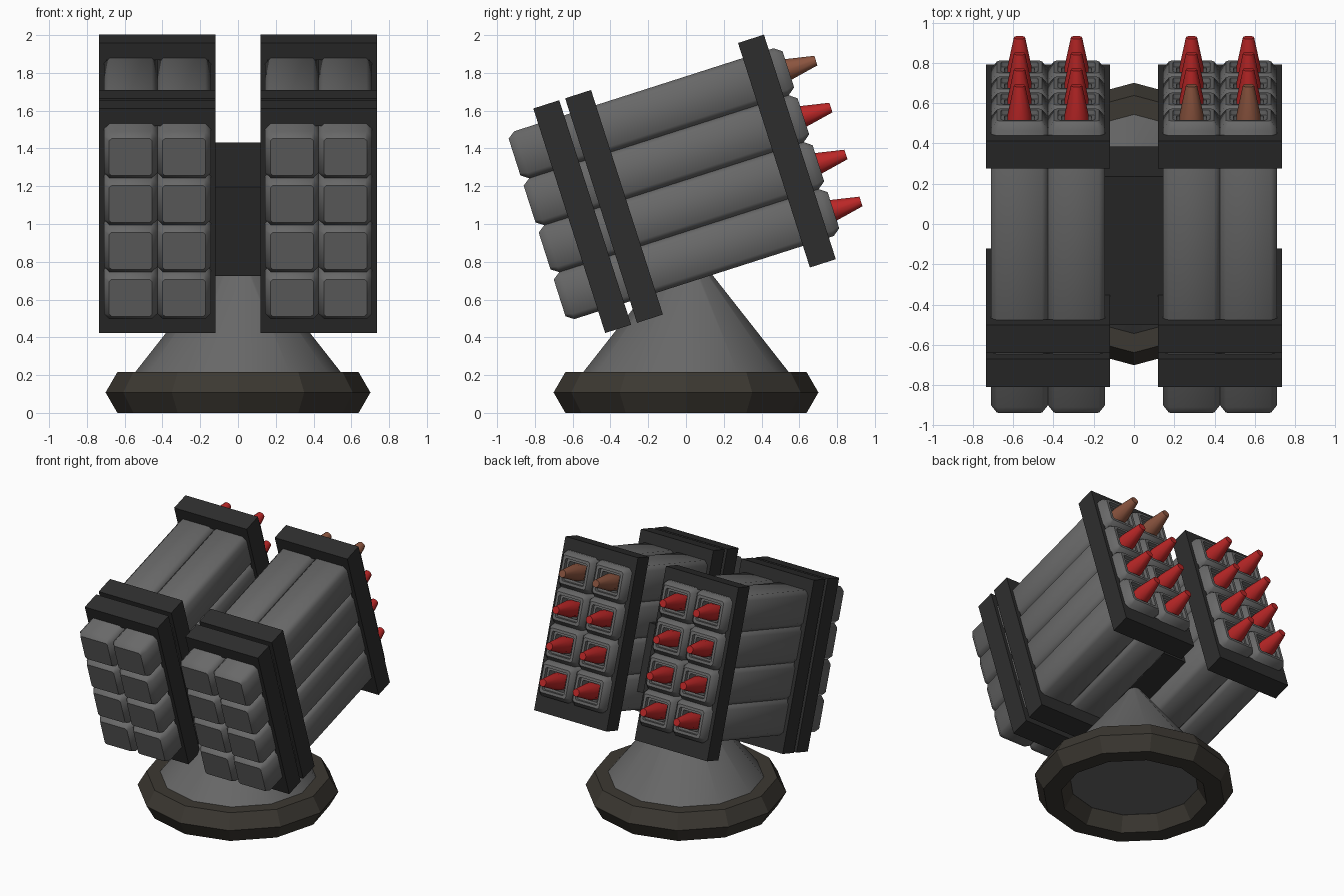
import bpy, bmesh, math
from mathutils import Matrix

if "Cube" in bpy.data.objects:
    bpy.data.objects.remove(bpy.data.objects["Cube"])

TILT = Matrix.Translation((0, 0, 1.215)) @ Matrix.Rotation(math.radians(17.75), 4, 'X')


def material(name, r, g, b):
    m = bpy.data.materials.new(name)
    m.diffuse_color = (r, g, b, 1)
    m.use_nodes = True
    m.node_tree.nodes["Principled BSDF"].inputs["Base Color"].default_value = m.diffuse_color
    return m


GREY = material("grey_metal", 0.14, 0.14, 0.14)
DARK = material("dark_metal", 0.027, 0.027, 0.027)
BASE = material("dark_bronze", 0.045, 0.04, 0.032)
RED = material("red_warhead", 0.5, 0.02, 0.02)
BROWN = material("brown_warhead", 0.26, 0.09, 0.05)


def loft(name, rings, mat, matrix=TILT, caps=True, loop=False, smooth=None):
    """Skin a list of equal-length point rings."""
    bm = bmesh.new()
    vr = [[bm.verts.new(p) for p in ring] for ring in rings]
    n = len(vr[0])
    pairs = list(zip(vr, vr[1:])) + ([(vr[-1], vr[0])] if loop else [])
    for a, b in pairs:
        for i in range(n):
            j = (i + 1) % n
            bm.faces.new((a[i], a[j], b[j], b[i]))
    if caps and not loop:
        bm.faces.new(vr[0])
        bm.faces.new(vr[-1])
    bmesh.ops.recalc_face_normals(bm, faces=bm.faces)
    bm.transform(matrix)
    me = bpy.data.meshes.new(name)
    bm.to_mesh(me)
    bm.free()
    ob = bpy.data.objects.new(name, me)
    bpy.context.collection.objects.link(ob)
    me.materials.append(mat)
    if smooth:
        bpy.ops.object.select_all(action='DESELECT')
        bpy.context.view_layer.objects.active = ob
        ob.select_set(True)
        bpy.ops.object.shade_smooth_by_angle(angle=math.radians(smooth))
    return ob


def rect(cx, cz, y, hx, hz, c=0.0):
    """Rectangle ring at depth y, with cut corners when c > 0."""
    out = []
    for sx, sz in ((1, 1), (-1, 1), (-1, -1), (1, -1)):
        pts = [(sx * hx, sz * (hz - c)), (sx * (hx - c), sz * hz)]
        if sx * sz < 0:
            pts.reverse()
        out += [(cx + px, y, cz + pz) for px, pz in (pts if c else pts[:1])]
    return out


def circle(cx, cz, y, r, n):
    return [(cx + r * math.cos(math.tau * i / n), y, cz + r * math.sin(math.tau * i / n))
            for i in range(n)]


def launch_tube(x, z):
    hx, hz = 0.1415, 0.1305
    # (depth, inset, corner cut): rear chamfer, body, muzzle chamfer, stepped recess
    steps = [(-0.822, 0.028, 0.012), (-0.782, 0, 0.03), (0.66, 0, 0.03), (0.70, 0.03, 0.012),
             (0.70, 0.05, 0.008), (0.675, 0.052, 0.008), (0.675, 0.068, 0.006), (0.60, 0.068, 0.006)]
    loft("launch_tube", [rect(x, z, y, hx - i, hz - i, c) for y, i, c in steps], GREY, smooth=50)


def warhead(x, z, mat):
    loft("warhead", [circle(x, z, 0.59, 0.062, 10), circle(x, z, 0.70, 0.06, 10),
                     circle(x, z, 0.853, 0.028, 10)], mat, smooth=40)


def collar(x, y):
    a, b = y - 0.072, y + 0.072
    loft("pod_collar", [rect(x, 0, a, 0.308, 0.624), rect(x, 0, b, 0.308, 0.624),
                        rect(x, 0.018, b, 0.27, 0.51), rect(x, 0.018, a, 0.27, 0.51)],
         DARK, loop=True)


# Two pods of 2 x 4 tubes, held by three collars each
for side in (-1, 1):
    px = side * 0.427
    for y in (-0.577, -0.40, 0.561):
        collar(px, y)
    for row in range(4):
        z = 0.018 + (row - 1.5) * 0.261
        for col in (-1, 1):
            x = px + col * 0.1415
            launch_tube(x, z)
            warhead(x, z, BROWN if side > 0 and row == 3 else RED)

# Block joining the pods
loft("centre_block", [rect(0, -0.113, -0.485, 0.145, 0.247),
                      rect(0, -0.113, 0.29, 0.145, 0.247)], DARK)

# Conical pedestal, standing along z
UP = Matrix.Rotation(math.radians(90), 4, 'X')
loft("pedestal", [circle(0, 0, z, r, 12) for z, r in ((0.11, 0.627), (0.215, 0.545), (0.87, 0.03))],
     GREY, matrix=UP, smooth=35)

# Faceted base ring
bpy.ops.mesh.primitive_torus_add(major_segments=12, minor_segments=6, major_radius=0.576,
                                 minor_radius=0.125, location=(0, 0, 0.108))
ring = bpy.context.object
ring.name = "base_ring"
ring.data.materials.append(BASE)
